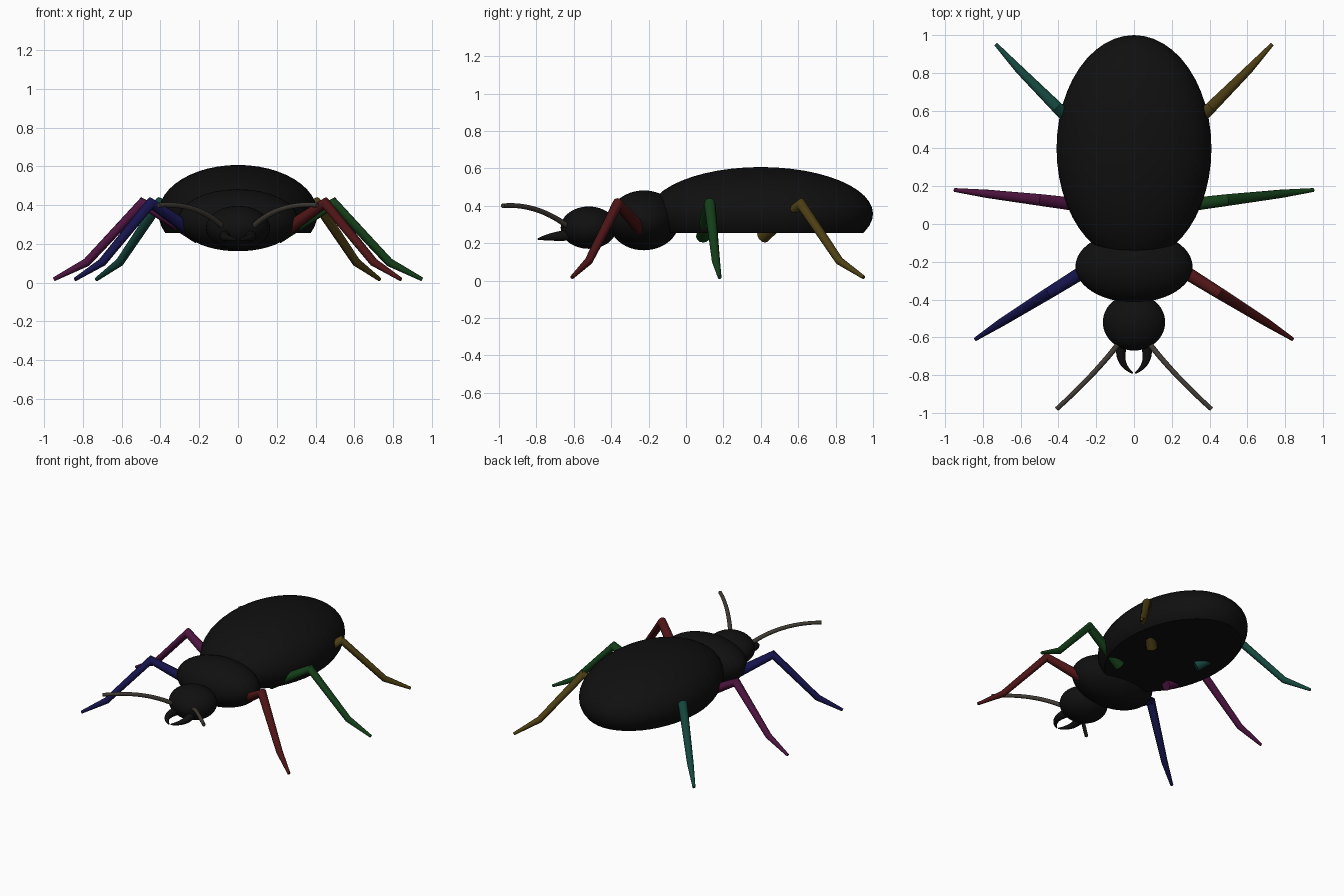
import bpy, bmesh, math
from mathutils import Vector, Matrix

if "Cube" in bpy.data.objects:
    bpy.data.objects.remove(bpy.data.objects["Cube"])


def material(name, rgb):
    m = bpy.data.materials.new(name)
    m.diffuse_color = (*rgb, 1)
    m.use_nodes = True
    m.node_tree.nodes["Principled BSDF"].inputs["Base Color"].default_value = m.diffuse_color
    return m


BLACK = material("shell black", (0.005, 0.005, 0.005))
FEELER = material("feeler brown", (0.05, 0.042, 0.034))
LEG_COLOURS = {
    "front_right": material("dark red", (0.075, 0.007, 0.008)),
    "front_left": material("dark blue", (0.008, 0.007, 0.075)),
    "middle_right": material("dark green", (0.007, 0.05, 0.01)),
    "middle_left": material("dark magenta", (0.075, 0.007, 0.05)),
    "back_right": material("dark yellow", (0.075, 0.05, 0.007)),
    "back_left": material("dark teal", (0.007, 0.06, 0.045)),
}


def finish(obj, mat, angle):
    obj.data.materials.clear()
    obj.data.materials.append(mat)
    bpy.ops.object.select_all(action='DESELECT')
    obj.select_set(True)
    bpy.context.view_layer.objects.active = obj
    if obj.type == 'CURVE':
        bpy.ops.object.convert(target='MESH')
    bpy.ops.object.shade_smooth_by_angle(angle=math.radians(angle))


def ellipsoid(name, centre, radii, floor=None):
    """Ellipsoid, optionally cut flat and capped at height floor."""
    bm = bmesh.new()
    bmesh.ops.create_uvsphere(bm, u_segments=48, v_segments=24, radius=1,
                              matrix=Matrix.LocRotScale(Vector(centre), None, Vector(radii)))
    if floor is not None:
        cut = bmesh.ops.bisect_plane(bm, geom=bm.verts[:] + bm.edges[:] + bm.faces[:],
                                     plane_co=(0, 0, floor), plane_no=(0, 0, 1), clear_inner=True)
        rim = [e for e in cut["geom_cut"] if isinstance(e, bmesh.types.BMEdge)]
        bmesh.ops.contextual_create(bm, geom=rim)
    bmesh.ops.recalc_face_normals(bm, faces=bm.faces)
    me = bpy.data.meshes.new(name)
    bm.to_mesh(me)
    bm.free()
    obj = bpy.data.objects.new(name, me)
    bpy.context.collection.objects.link(obj)
    finish(obj, BLACK, 40)


def tube(name, points, radii, mat, side=1):
    """Tapered round tube along points, mirrored in x when side is -1."""
    cu = bpy.data.curves.new(name, 'CURVE')
    cu.dimensions = '3D'
    cu.bevel_depth = 1
    cu.bevel_resolution = 4
    cu.use_fill_caps = True
    sp = cu.splines.new('POLY')
    sp.points.add(len(points) - 1)
    for p, (x, y, z), r in zip(sp.points, points, radii):
        p.co = (x * side, y, z, 1)
        p.radius = r
    obj = bpy.data.objects.new(name, cu)
    bpy.context.collection.objects.link(obj)
    finish(obj, mat, 40)


def bezier(a, b, c, n):
    a, b, c = Vector(a), Vector(b), Vector(c)
    return [a * (1 - t) ** 2 + b * 2 * t * (1 - t) + c * t * t
            for t in (i / n for i in range(n + 1))]


# Body
ellipsoid("abdomen", (0, 0.4, 0.357), (0.41, 0.6, 0.25), floor=0.255)
ellipsoid("thorax", (0, -0.225, 0.322), (0.31, 0.19, 0.16))
ellipsoid("head", (0, -0.52, 0.283), (0.165, 0.15, 0.113))

# Legs: hip, knee, ankle, tip
LEGS = {
    "front": [(0.20, -0.21, 0.24), (0.45, -0.365, 0.41), (0.70, -0.52, 0.105), (0.84, -0.61, 0.017)],
    "middle": [(0.20, 0.09, 0.235), (0.495, 0.127, 0.41), (0.78, 0.16, 0.105), (0.95, 0.18, 0.017)],
    "back": [(0.19, 0.41, 0.235), (0.405, 0.615, 0.41), (0.61, 0.82, 0.105), (0.73, 0.95, 0.017)],
}
for side, label in ((1, "right"), (-1, "left")):
    for place, pts in LEGS.items():
        key = f"{place}_{label}"
        tube(key + "_leg", pts, (0.037, 0.031, 0.022, 0.010), LEG_COLOURS[key], side)

    # Antennae
    path = bezier((0.075, -0.625, 0.285), (0.205, -0.795, 0.415), (0.41, -0.98, 0.40), 14)
    tube(label + "_antenna", path, [0.015 - 0.0002 * i for i in range(15)], FEELER, side)

    # Mandibles: thick at the base, curving in to a point
    path = bezier((0.05, -0.60, 0.245), (0.105, -0.73, 0.235), (0.006, -0.79, 0.222), 12)
    tube(label + "_mandible", path, [0.030 - 0.026 * (i / 12) ** 1.6 for i in range(13)], BLACK, side)
